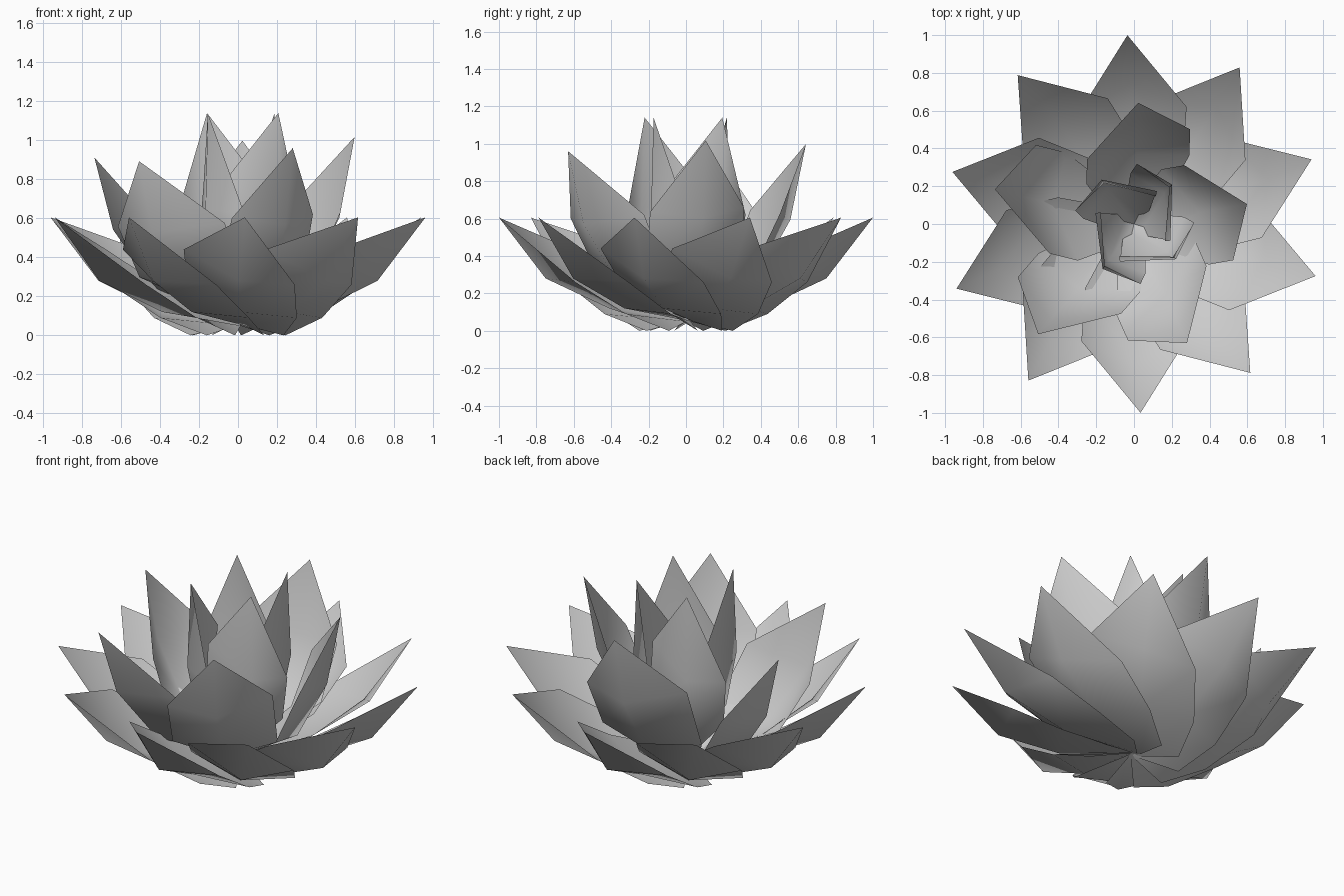
import bpy, bmesh
from math import radians
from mathutils import Matrix, Vector

cube = bpy.data.objects.get("Cube")
if cube:
    bpy.data.objects.remove(cube, do_unlink=True)

grey = bpy.data.materials.new("soft grey")
grey.use_nodes = True
grey.diffuse_color = (0.6, 0.6, 0.6, 1)
grey.node_tree.nodes["Principled BSDF"].inputs["Base Color"].default_value = (0.6, 0.6, 0.6, 1)


def petal(name, rows, tip, angle, reach=1.0, height=1.0):
    """Cupped petal: rows of (outward, sideways, up) points closing on a tip."""
    bm = bmesh.new()
    turn = Matrix.Rotation(radians(angle), 4, "Z")

    def vert(p):
        return bm.verts.new(turn @ Vector((p[0] * reach, p[1], p[2] * height)))

    grid = [[vert(p) for p in row] for row in rows]
    for low, high in zip(grid, grid[1:]):
        for i in range(len(low) - 1):
            bm.faces.new((low[i], low[i + 1], high[i + 1], high[i]))
    end = vert(tip)
    last = grid[-1]
    for i in range(len(last) - 1):
        bm.faces.new((last[i], last[i + 1], end))
    for f in bm.faces:
        f.smooth = True
    mesh = bpy.data.meshes.new(name)
    bm.to_mesh(mesh)
    bm.free()
    mesh.materials.append(grey)
    obj = bpy.data.objects.new(name, mesh)
    bpy.context.collection.objects.link(obj)


# Outer ring: wide petals rolled so each one overlaps its neighbour
outer_rows = [
    [(-0.03, -0.06, 0.09), (0.0, 0.04, 0.05), (0.1, 0.23, 0.0)],
    [(0.33, -0.27, 0.26), (0.41, -0.01, 0.12), (0.33, 0.29, 0.09)],
    [(0.61, -0.3, 0.44), (0.75, -0.02, 0.28), (0.6, 0.27, 0.26)],
]
for i in range(10):
    petal(f"outer_petal_{i + 1}", outer_rows, (1.0, 0, 0.605), 20 + 36 * i)

# Middle ring: five upright petals, each leaning a little differently
middle_rows = [
    [(-0.02, -0.08, 0.1), (0.0, 0.0, 0.07), (-0.02, 0.08, 0.1)],
    [(0.4, -0.28, 0.32), (0.4, 0.0, 0.25), (0.22, 0.26, 0.28)],
    [(0.55, -0.28, 0.6), (0.6, 0.0, 0.57), (0.36, 0.26, 0.62)],
]
leans = [(10, 0.88, 1.06), (88, 0.93, 1.04), (166, 1.1, 0.95), (229, 1.12, 0.93), (294, 1.0, 1.0)]
for i, (angle, reach, height) in enumerate(leans):
    petal(f"middle_petal_{i + 1}", middle_rows, (0.69, 0, 0.96), angle, reach, height)

# Inner ring: four tall petals, each tucking one edge inside its neighbour
inner_rows = [
    [(-0.02, -0.06, 0.12), (0.0, 0.0, 0.1), (-0.01, 0.07, 0.12)],
    [(0.07, -0.2, 0.42), (0.23, 0.0, 0.34), (0.18, 0.2, 0.35)],
    [(0.05, -0.18, 0.78), (0.29, 0.0, 0.65), (0.24, 0.21, 0.62)],
]
for i, angle in enumerate((46, 126, 235, 320)):
    petal(f"inner_petal_{i + 1}", inner_rows, (0.27, 0, 1.14), angle)
